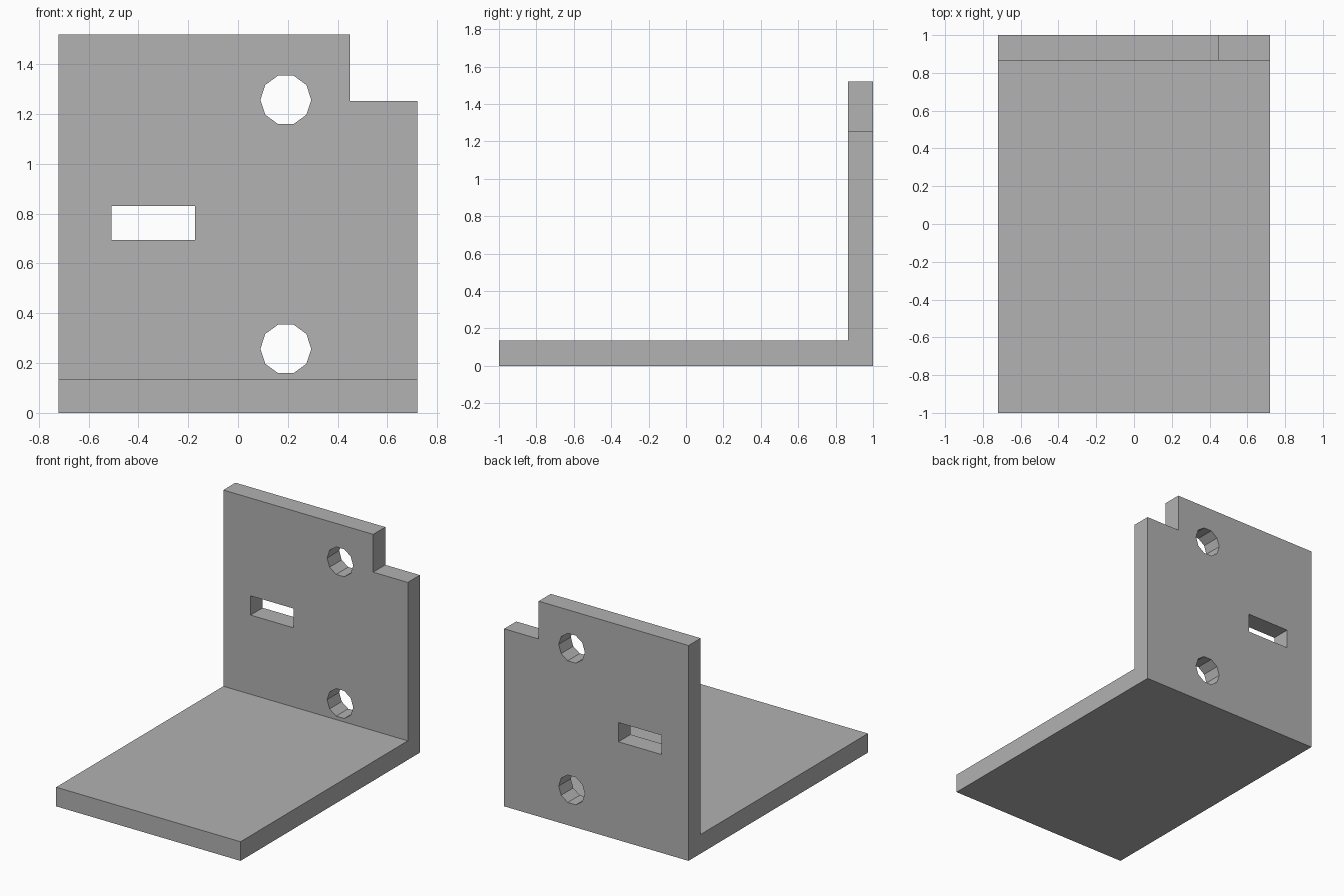
import bpy, bmesh, math
from mathutils import Matrix

if "Cube" in bpy.data.objects:
    bpy.data.objects.remove(bpy.data.objects["Cube"], do_unlink=True)

HALF_W, HALF_D, HEIGHT, THICK = 0.72, 1.0, 1.52, 0.135
WALL_Y = HALF_D - THICK / 2

grey = bpy.data.materials.new("plain grey")
grey.use_nodes = True
colour = (0.445, 0.445, 0.445, 1)
grey.diffuse_color = colour
grey.node_tree.nodes["Principled BSDF"].inputs["Base Color"].default_value = colour


def to_object(name, bm):
    bmesh.ops.recalc_face_normals(bm, faces=bm.faces)
    mesh = bpy.data.meshes.new(name)
    bm.to_mesh(mesh)
    bm.free()
    mesh.materials.append(grey)
    obj = bpy.data.objects.new(name, mesh)
    bpy.context.collection.objects.link(obj)
    return obj


def box_cutter(name, x0, x1, z0, z1):
    bm = bmesh.new()
    place = Matrix.Translation(((x0 + x1) / 2, WALL_Y, (z0 + z1) / 2))
    size = Matrix.Diagonal((x1 - x0, THICK * 2, z1 - z0, 1))
    bmesh.ops.create_cube(bm, size=1, matrix=place @ size)
    return to_object(name, bm)


def hole_cutter(name, x, z, radius=0.102, sides=10):
    bm = bmesh.new()
    ring = [bm.verts.new((x + radius * math.cos(i * math.tau / sides), WALL_Y - THICK,
                          z + radius * math.sin(i * math.tau / sides))) for i in range(sides)]
    face = bm.faces.new(ring)
    moved = bmesh.ops.extrude_face_region(bm, geom=[face])["geom"]
    bmesh.ops.translate(bm, vec=(0, THICK * 2, 0),
                        verts=[v for v in moved if isinstance(v, bmesh.types.BMVert)])
    return to_object(name, bm)


# L-shaped bracket: side profile extruded across the width
profile = [(-HALF_D, 0), (HALF_D, 0), (HALF_D, HEIGHT), (HALF_D - THICK, HEIGHT),
           (HALF_D - THICK, THICK), (-HALF_D, THICK)]
bm = bmesh.new()
side = bm.faces.new([bm.verts.new((-HALF_W, y, z)) for y, z in profile])
moved = bmesh.ops.extrude_face_region(bm, geom=[side])["geom"]
bmesh.ops.translate(bm, vec=(HALF_W * 2, 0, 0),
                    verts=[v for v in moved if isinstance(v, bmesh.types.BMVert)])
bracket = to_object("angle_bracket", bm)

# Corner notch, slot and two round holes in the upright plate
cutters = [
    box_cutter("notch_cutter", 0.45, 1.0, 1.253, 1.8),
    box_cutter("slot_cutter", -0.507, -0.173, 0.694, 0.83),
    hole_cutter("upper_hole_cutter", 0.192, 1.257),
    hole_cutter("lower_hole_cutter", 0.192, 0.257),
]
for cutter in cutters:
    cutter.hide_render = True
    cutter.hide_set(True)
    cut = bracket.modifiers.new(cutter.name, 'BOOLEAN')
    cut.operation = 'DIFFERENCE'
    cut.solver = 'EXACT'
    cut.object = cutter

# Bake the cuts and discard the cutters
bpy.context.view_layer.objects.active = bracket
bracket.select_set(True)
for name in [m.name for m in bracket.modifiers]:
    bpy.ops.object.modifier_apply(modifier=name)
for cutter in cutters:
    bpy.data.objects.remove(cutter, do_unlink=True)
